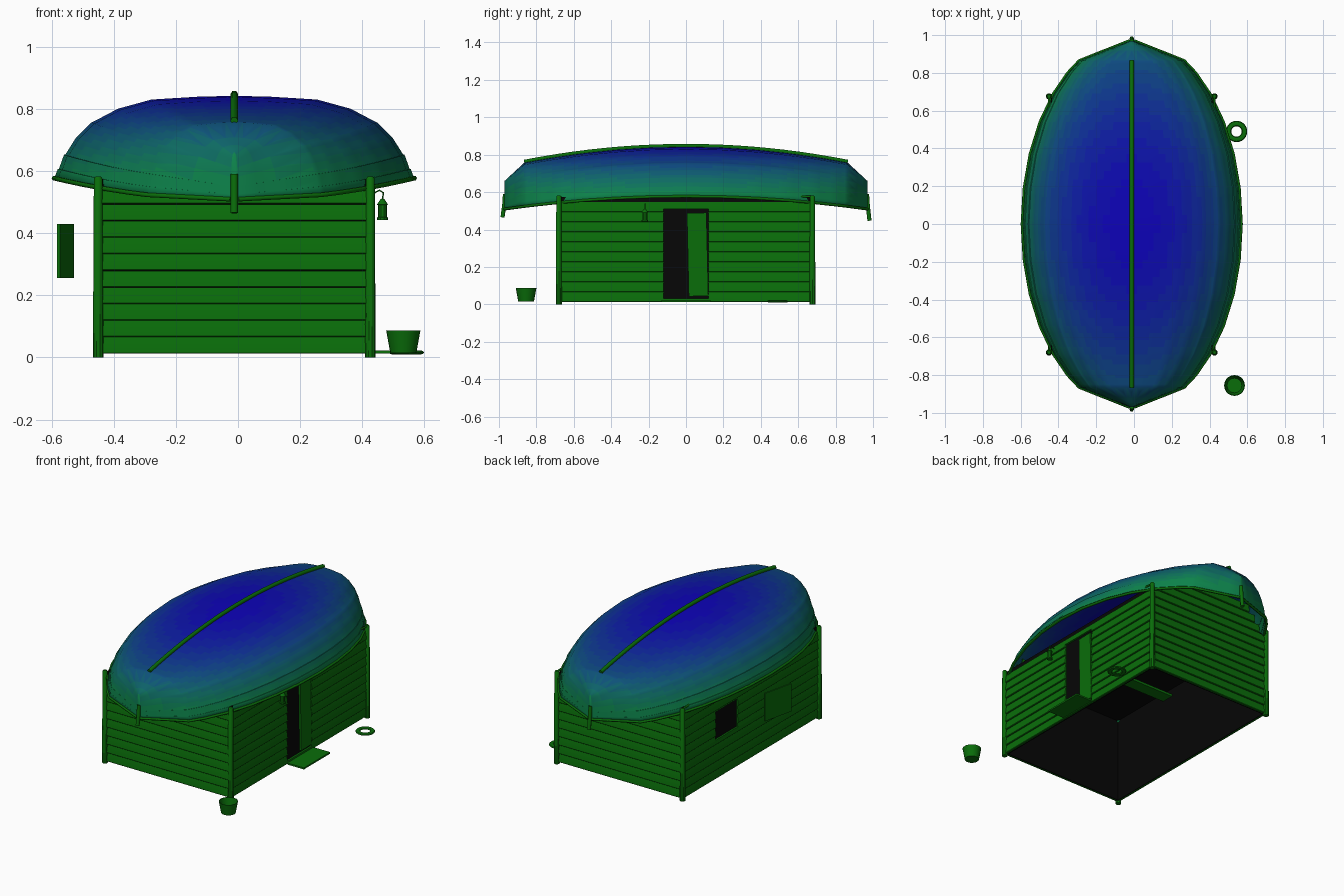
import bpy, bmesh, math
from mathutils import Vector, Matrix

if "Cube" in bpy.data.objects:
    bpy.data.objects.remove(bpy.data.objects["Cube"])

CX = -0.012          # hut and boat centre line
X0, X1, Y0, Y1 = -0.45, 0.426, -0.68, 0.676


def mat(name, c):
    m = bpy.data.materials.new(name)
    m.diffuse_color = (*c, 1)
    m.use_nodes = True
    m.node_tree.nodes["Principled BSDF"].inputs["Base Color"].default_value = m.diffuse_color
    return m


GREEN = mat("green_wood", (0.003, 0.155, 0.003))
DARK = mat("dark_interior", (0.002, 0.002, 0.002))
NB = 16              # hull paint fades from blue at the crown to green at the rim
HULL = []
for i in range(NB):
    k = i / (NB - 1)
    HULL.append(mat(f"hull_paint_{i}", (0.004, (0.04 + 0.47 * k) ** 2.2, (0.72 - 0.42 * k) ** 2.2)))


def finish(name, bm, m=GREEN, smooth=True, normals=True, angle=35):
    if normals:
        bmesh.ops.recalc_face_normals(bm, faces=bm.faces)
    me = bpy.data.meshes.new(name)
    bm.to_mesh(me)
    bm.free()
    ob = bpy.data.objects.new(name, me)
    bpy.context.collection.objects.link(ob)
    for x in (m if isinstance(m, list) else [m]):
        me.materials.append(x)
    if smooth:
        bpy.context.view_layer.objects.active = ob
        bpy.ops.object.select_all(action='DESELECT')
        ob.select_set(True)
        bpy.ops.object.shade_smooth_by_angle(angle=math.radians(angle))
    return ob


def box(name, lo, hi, m=GREEN, rot=0, pivot=None, axis='Z'):
    bm = bmesh.new()
    lo, hi = Vector(lo), Vector(hi)
    bmesh.ops.create_cube(bm, size=1, matrix=Matrix.Translation((lo + hi) / 2) @ Matrix.Diagonal((*(hi - lo), 1)))
    if rot:
        bmesh.ops.rotate(bm, verts=bm.verts, cent=pivot, matrix=Matrix.Rotation(rot, 3, axis))
    return finish(name, bm, m, False)


def lathe(name, loc, prof, n=16, closed=False):
    bm = bmesh.new()
    vs = [bm.verts.new((r, 0, z)) for r, z in prof]
    es = [bm.edges.new(p) for p in zip(vs, vs[1:] + ([vs[0]] if closed else []))]
    bmesh.ops.spin(bm, geom=vs + es, axis=(0, 0, 1), cent=(0, 0, 0), steps=n, angle=2 * math.pi)
    bmesh.ops.remove_doubles(bm, verts=bm.verts, dist=1e-5)
    bmesh.ops.translate(bm, verts=bm.verts, vec=loc)
    return finish(name, bm)


def tube(name, pts, r, res=2):
    cu = bpy.data.curves.new(name, 'CURVE')
    cu.dimensions, cu.bevel_depth, cu.bevel_resolution, cu.use_fill_caps = '3D', r, res, True
    sp = cu.splines.new('POLY')
    sp.points.add(len(pts) - 1)
    for p, q in zip(sp.points, pts):
        p.co = (*q, 1)
    cu.materials.append(GREEN)
    ob = bpy.data.objects.new(name, cu)
    bpy.context.collection.objects.link(ob)


# Clapboard walls: planks thicker at the lower edge; gable planks shorten under the hull
PITCH = 0.0535


def wall(name, a, b, out, cutter=None, gable=()):
    a, b, out = Vector(a), Vector(b), Vector(out)
    mid = (a + b) / 2
    bm = bmesh.new()
    for i, s in enumerate([1] * 10 + list(gable)):
        z = 0.012 + i * PITCH
        top = z + PITCH - 0.0005
        prof = [(0, z), (0.01, z), (0.013, z + 0.003), (0.011, z + 0.025), (0.005, top), (0, top)]
        ends = [[bm.verts.new(mid + (p - mid) * s + out * d + Vector((0, 0, h))) for d, h in prof] for p in (a, b)]
        bm.faces.new(ends[0])
        bm.faces.new(ends[1][::-1])
        for k in range(6):
            j = (k + 1) % 6
            bm.faces.new((ends[0][k], ends[1][k], ends[1][j], ends[0][j]))
    ob = finish(name, bm)
    if cutter:
        md = ob.modifiers.new("opening", 'BOOLEAN')
        md.object, md.operation, md.solver = cutter, 'DIFFERENCE', 'EXACT'


door_cut = box("door_cutter", (0.36, -0.12, 0.03), (0.5, 0.12, 0.51))
window_cut = box("window_cutter", (-0.5, 0.13, 0.255), (-0.437, 0.35, 0.43))
for c in (door_cut, window_cut):
    c.hide_render = True
    c.hide_viewport = True
GABLE = (0.88, 0.8, 0.7)
wall("front_wall", (X0, Y0 + 0.008, 0), (X1, Y0 + 0.008, 0), (0, -1, 0), None, GABLE)
wall("back_wall", (X0, Y1 - 0.008, 0), (X1, Y1 - 0.008, 0), (0, 1, 0), None, GABLE)
wall("right_wall", (X1 - 0.008, Y0, 0), (X1 - 0.008, Y1, 0), (1, 0, 0), door_cut)
wall("left_wall", (X0 + 0.008, Y0, 0), (X0 + 0.008, Y1, 0), (-1, 0, 0), window_cut)

# Dark lining: shell open at the bottom
lx0, lx1, ly0, ly1, t = X0 + 0.01, X1 - 0.01, Y0 + 0.01, Y1 - 0.01, 0.006
box("lining_front", (lx0, ly0, 0.012), (lx1, ly0 + t, 0.555), DARK)
box("lining_back", (lx0, ly1 - t, 0.012), (lx1, ly1, 0.555), DARK)
box("lining_left", (lx0, ly0, 0.012), (lx0 + t, ly1, 0.575), DARK)
box("lining_right", (lx1 - t, ly0, 0.012), (lx1, ly1, 0.575), DARK)
box("ceiling", (lx0, ly0, 0.55), (lx1, ly1, 0.556), DARK)
box("thwart", (lx0, -0.25, 0.5), (lx1, -0.17, 0.515))

# Corner posts, with lashings on the back pair
for i, (x, y) in enumerate([(X0, Y0), (X1, Y0), (X0, Y1), (X1, Y1)]):
    lathe(f"corner_post_{i}", (x, y, 0), [(0, 0), (0.017, 0), (0.014, 0.575), (0.009, 0.582), (0, 0.582)], 10)
for i, x in enumerate((X0, X1)):
    tube(f"lashing_{i}", [(x, Y1, 0.575), (x, Y1 - 0.06, 0.578)], 0.006, 1)

# Half door hanging slightly askew, step, loose shutter
box("door", (0.418, 0.01, 0.045), (0.43, 0.114, 0.49), GREEN, math.radians(1.3), (0.42, 0.114, 0.27), 'X')
box("door_step", (0.435, -0.13, 0.013), (0.55, 0.13, 0.023))
box("shutter", (-0.537, -0.225, 0.255), (-0.527, -0.02, 0.43), GREEN, -math.radians(13), (-0.53, -0.02, 0))

# Upturned hull: lapped half section swept over stations
SECT = [(1, 0), (0.979, 0.12), (0.973, 0.12), (0.945, 0.29), (0.938, 0.29), (0.88, 0.49), (0.792, 0.68),
        (0.785, 0.685), (0.645, 0.845), (0.46, 0.955), (0.2, 0.99), (0, 1)]
half = [0, 0.19, 0.37, 0.54, 0.69, 0.8, 0.865, 0.97]
STN = [-y for y in half[:0:-1]] + half


def width(y):
    return 0.012 if abs(y) > 0.96 else 0.58 * math.sqrt(1 - (y / 0.985) ** 2)


def sheer(y):
    return 0.575 - 0.068 * (abs(y) / 0.97) ** 2


def crown(y):
    return 0.66 if abs(y) > 0.96 else 0.842 - 0.085 * (abs(y) / 0.865) ** 2


bm = bmesh.new()
full = SECT + [(-x, z) for x, z in SECT[-2::-1]]
rows = [[bm.verts.new((CX + u * width(y), y, sheer(y) + v * (crown(y) - sheer(y)))) for u, v in full] for y in STN]
for r0, r1 in zip(rows, rows[1:]):
    for k in range(len(full) - 1):
        bm.faces.new((r0[k], r1[k], r1[k + 1], r0[k + 1]))
for r in (rows[0], rows[-1]):
    bm.faces.new(r if r is rows[0] else r[::-1])
# finer faces so the paint fades gradually
bmesh.ops.subdivide_edges(bm, edges=[e for e in bm.edges if e.calc_length() > 0.04], cuts=3, use_grid_fill=True)
for f in bm.faces:
    c = f.calc_center_median()
    d = math.hypot((c.x - CX) / 0.58, c.y / 1.0)
    k = 0.55 * max(0, 0.842 - c.z) / 0.26 + 0.45 * d ** 1.5
    f.material_index = min(NB - 1, int(k * NB))
hull = finish("boat_hull", bm, HULL, True, False, 50)
md = hull.modifiers.new("thickness", 'SOLIDIFY')
md.thickness, md.offset = 0.01, -1

# Gunwales, keel and stems
for s, n in ((-1, "left"), (1, "right")):
    tube(f"{n}_gunwale", [(CX + s * width(y), y, sheer(y) + 0.002) for y in STN], 0.008, 1)
ks = [i * 0.0865 for i in range(-10, 11)]
tube("keel", [(CX, y, crown(y) + 0.005) for y in ks], 0.0125, 1)
for s, n, e in ((-1, "front", 0.465), (1, "back", 0.447)):
    tube(f"{n}_stem", [(CX, s * 0.968, 0.59), (CX, s * 0.972, 0.53), (CX, s * 0.981, e)], 0.0125, 1)

# Lantern on a hook
L = (0.465, -0.22, 0)
lathe("lantern", L, [(0, 0.442), (0.018, 0.442), (0.018, 0.45), (0.014, 0.452), (0.014, 0.49),
                     (0.018, 0.492), (0.006, 0.51), (0, 0.512)], 10)
tube("lantern_hook", [(0.43, -0.22, 0.525), (0.455, -0.22, 0.538), (0.468, -0.22, 0.53), (0.465, -0.22, 0.508)], 0.0025)

# Float ring and bucket on the ground
ring = [(0.042 + 0.0145 * math.cos(a), 0.016 + 0.007 * math.sin(a)) for a in [i * math.pi / 4 for i in range(8)]]
lathe("float_ring", (0.543, 0.49, 0), ring, 24, True)
lathe("bucket", (0.532, -0.855, 0), [(0, 0.015), (0.042, 0.015), (0.055, 0.086), (0.052, 0.086), (0.039, 0.02), (0, 0.02)], 20)
